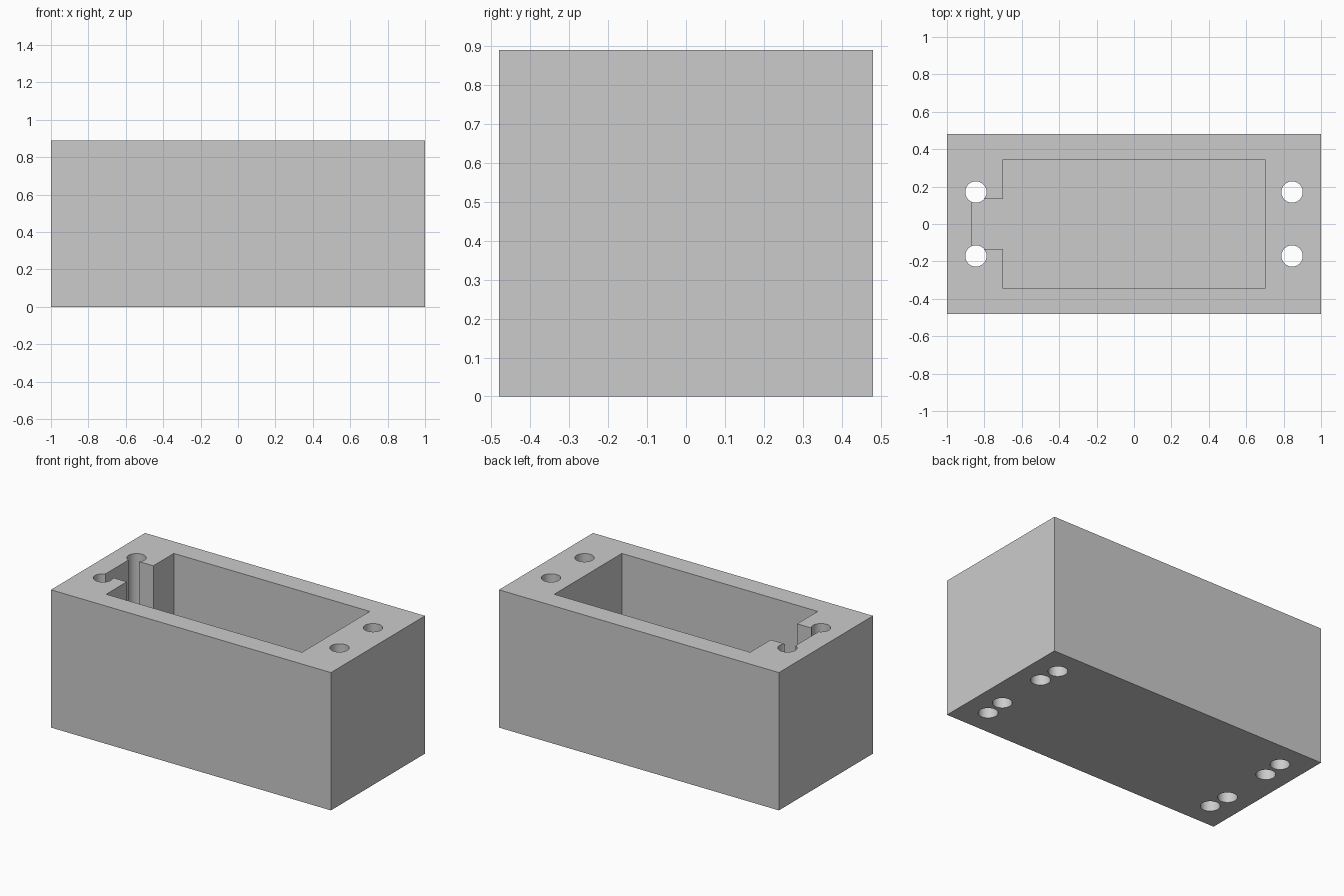
import bpy
import bmesh

WIDTH, DEPTH, HEIGHT = 2.0, 0.96, 0.89
FLOOR = 0.10
HOLE_RADIUS = 0.057

cube = bpy.data.objects.get("Cube")
if cube:
    bpy.data.objects.remove(cube, do_unlink=True)

grey = bpy.data.materials.new("light_grey")
grey.use_nodes = True
grey.diffuse_color = (0.6, 0.6, 0.6, 1)
grey.node_tree.nodes["Principled BSDF"].inputs["Base Color"].default_value = (0.6, 0.6, 0.6, 1)


def new_object(name, bm):
    bmesh.ops.recalc_face_normals(bm, faces=bm.faces)
    mesh = bpy.data.meshes.new(name)
    bm.to_mesh(mesh)
    bm.free()
    mesh.materials.append(grey)
    obj = bpy.data.objects.new(name, mesh)
    bpy.context.collection.objects.link(obj)
    return obj


def prism(name, outline, bottom, top):
    """Extrude a flat outline from bottom to top."""
    bm = bmesh.new()
    base = bm.faces.new([bm.verts.new((x, y, bottom)) for x, y in outline])
    extruded = bmesh.ops.extrude_face_region(bm, geom=[base])["geom"]
    for item in extruded:
        if isinstance(item, bmesh.types.BMVert):
            item.co.z = top
    return new_object(name, bm)


def cylinder(name, x, y, bottom, top):
    bm = bmesh.new()
    bmesh.ops.create_cone(bm, cap_ends=True, segments=48, radius1=HOLE_RADIUS,
                          radius2=HOLE_RADIUS, depth=top - bottom)
    bmesh.ops.translate(bm, verts=bm.verts, vec=(x, y, (bottom + top) / 2))
    return new_object(name, bm)


# Solid block
w, d = WIDTH / 2, DEPTH / 2
body = prism("enclosure_body", [(-w, -d), (w, -d), (w, d), (-w, d)], 0, HEIGHT)

# Open pocket with a cable slot at one end
half = [(0.70, 0.345), (-0.70, 0.345), (-0.70, 0.135), (-0.865, 0.135)]
outline = half + [(x, -y) for x, y in reversed(half)]
cutters = [prism("pocket_cutter", outline, FLOOR, HEIGHT + 0.1)]

# Through holes, and blind holes in the underside
for sx in (-1, 1):
    for sy in (-1, 1):
        cutters.append(cylinder("through_hole_cutter", sx * 0.845, sy * 0.171, -0.1, HEIGHT + 0.1))
        cutters.append(cylinder("blind_hole_cutter", sx * 0.833, sy * 0.312, -0.1, 0.3))

# Cut everything out of the block
bpy.ops.object.select_all(action="DESELECT")
bpy.context.view_layer.objects.active = body
body.select_set(True)
for cutter in cutters:
    cutter.hide_render = True
    mod = body.modifiers.new("cut", "BOOLEAN")
    mod.operation = "DIFFERENCE"
    mod.solver = "EXACT"
    mod.object = cutter
    bpy.ops.object.modifier_apply(modifier=mod.name)
    bpy.data.objects.remove(cutter, do_unlink=True)

bpy.ops.object.shade_smooth_by_angle(angle=0.5)
